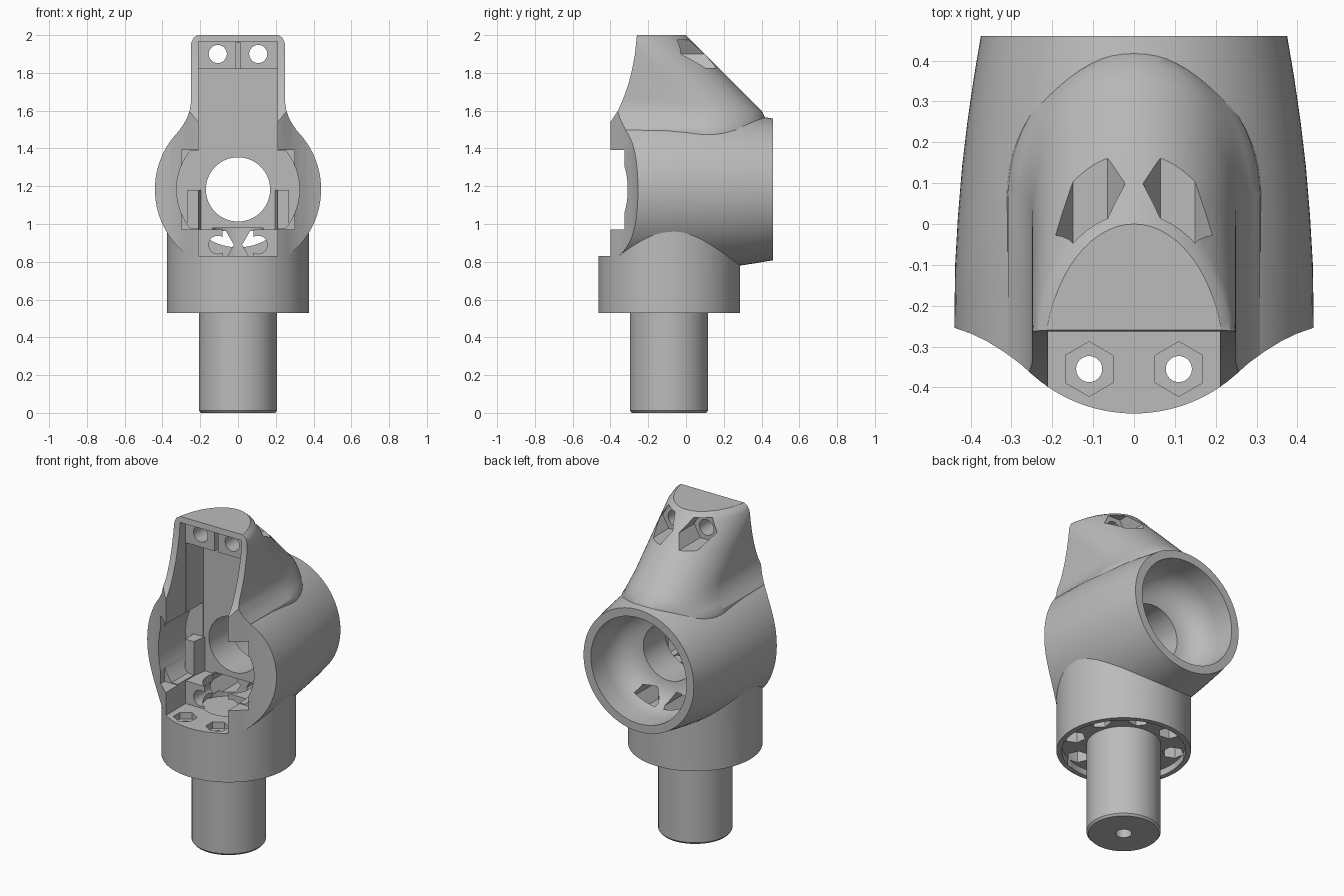
import bpy, bmesh
from math import sin, cos, pi, radians, sqrt
from mathutils import Vector

if "Cube" in bpy.data.objects:
    bpy.data.objects.remove(bpy.data.objects["Cube"])

grey = bpy.data.materials.new("plain_grey")
grey.use_nodes = True
grey.diffuse_color = (0.5, 0.5, 0.5, 1)
grey.node_tree.nodes["Principled BSDF"].inputs["Base Color"].default_value = (0.5, 0.5, 0.5, 1)

STEM_Y, BARREL_Z = -0.09, 1.183
PLACE = {"x": lambda a, b, d: (d, a, b),
         "y": lambda a, b, d: (a, d, b),
         "z": lambda a, b, d: (a, b, d)}


def loft(name, rings):
    """Closed solid through rings of equal point count."""
    bm = bmesh.new()
    loops = [[bm.verts.new(p) for p in ring] for ring in rings]
    n = len(loops[0])
    for lower, upper in zip(loops, loops[1:]):
        for i in range(n):
            j = (i + 1) % n
            bm.faces.new((lower[i], lower[j], upper[j], upper[i]))
    bm.faces.new(loops[0])
    bm.faces.new(loops[-1])
    bmesh.ops.recalc_face_normals(bm, faces=bm.faces)
    mesh = bpy.data.meshes.new(name)
    bm.to_mesh(mesh)
    bm.free()
    mesh.materials.append(grey)
    obj = bpy.data.objects.new(name, mesh)
    bpy.context.collection.objects.link(obj)
    return obj


def prism(name, points, axis, lo, hi):
    return loft(name, [[PLACE[axis](a, b, d) for a, b in points] for d in (lo, hi)])


def circle(a, b, r, n=64, turn=0.0):
    return [(a + r * cos(turn + 2 * pi * i / n), b + r * sin(turn + 2 * pi * i / n)) for i in range(n)]


def rect(a0, a1, b0, b1):
    return [(a0, b0), (a1, b0), (a1, b1), (a0, b1)]


def lathe(name, profile, axis, a, b, n=96):
    return loft(name, [[PLACE[axis](u, v, d) for u, v in circle(a, b, r, n)] for d, r in profile])


def combine(target, tool, operation="DIFFERENCE"):
    mod = target.modifiers.new("combine", "BOOLEAN")
    mod.operation, mod.solver, mod.object = operation, "EXACT", tool
    bpy.context.view_layer.objects.active = target
    bpy.ops.object.modifier_apply(modifier=mod.name)
    bpy.data.objects.remove(tool)


def smooth(obj):
    bpy.ops.object.select_all(action="DESELECT")
    obj.select_set(True)
    bpy.context.view_layer.objects.active = obj
    bpy.ops.object.shade_smooth_by_angle(angle=radians(28))


# Barrel lying along y
housing = lathe("housing", [(-0.5, 0.44), (-0.25, 0.44), (-0.1, 0.438), (0.02, 0.431), (0.14, 0.421),
                            (0.25, 0.408), (0.36, 0.392), (0.46, 0.375)], "y", 0, BARREL_Z)

# Tower with a rounded back sloping at 45 degrees and a flared foot
sections = []
for z, half in [(1.4, 0.32), (1.5, 0.308), (1.53, 0.287), (1.56, 0.27), (1.6, 0.256), (1.64, 0.25),
                (1.8, 0.25), (1.96, 0.25), (1.985, 0.242), (2.0, 0.222)]:
    middle = min(2 - z, 0.42) - 0.354
    arc = [(half * cos(pi * i / 32), middle + 0.354 * sin(pi * i / 32), z) for i in range(33)]
    sections.append([(half, -0.75, z)] + arc + [(-half, -0.75, z)])
combine(housing, loft("tower", sections), "UNION")

# Collar and upright below the barrel
combine(housing, prism("collar", circle(0, STEM_Y, 0.375, 96), "z", 0.53, BARREL_Z), "UNION")

# Trim the front to a saddle-shaped plan
half_plan = [(0.25 * i / 12, STEM_Y - sqrt(0.374 ** 2 - (0.25 * i / 12) ** 2)) for i in range(13)]
half_plan += [(0.28, -0.341), (0.32, -0.312), (0.36, -0.287), (0.4, -0.268), (0.44, -0.254), (0.6, -0.23)]
plan = [(-x, y) for x, y in reversed(half_plan[1:])] + half_plan + [(0.6, 0.46), (-0.6, 0.46)]
combine(housing, prism("trim", plan, "z", 0.3, 2.2), "INTERSECT")

# Curved front edge of the tower
edge = [(-0.9, 1.54), (-0.4, 1.54), (-0.36, 1.6), (-0.33, 1.67), (-0.305, 1.74), (-0.285, 1.82),
        (-0.27, 1.9), (-0.26, 2.0), (-0.257, 2.1), (-0.9, 2.1)]
combine(housing, prism("front_edge", edge, "x", -0.7, 0.7))

# Front channel: shallow at the clamp pads, deep between them
combine(housing, prism("pad_cut", rect(-0.21, 0.21, 0.83, 1.965), "y", -0.9, -0.21))
combine(housing, prism("channel", rect(-0.208, 0.208, 0.97, 1.82), "y", -0.9, -0.04))
combine(housing, prism("pad_groove", rect(-0.012, 0.012, 1.81, 1.96), "y", -0.3, -0.17))

# Round side pockets of the channel
pocket = [p for p in circle(0, BARREL_Z, 0.325, 128) if abs(p[1] - BARREL_Z) < 0.21]
combine(housing, prism("side_pockets", pocket, "y", -0.9, -0.045))
combine(housing, prism("pocket_mouth", rect(-0.3, 0.3, 0.971, 1.392), "y", -0.9, -0.285))

# Cup opening at the back and the through hole
combine(housing, lathe("cup", [(0.17, 0.16), (0.175, 0.2), (0.19, 0.24), (0.215, 0.275), (0.25, 0.303),
                               (0.3, 0.32), (0.34, 0.325), (0.6, 0.325)], "y", 0, BARREL_Z))
combine(housing, prism("through_hole", circle(0, BARREL_Z, 0.17), "y", -0.3, 0.3))

# Stem seat in the floor
combine(housing, prism("seat", circle(0, STEM_Y, 0.207), "z", 0.79, 0.829))
combine(housing, prism("seat_well", circle(0, STEM_Y, 0.145), "z", 0.8, 0.98))

# Clamp bolt holes with hexagonal nut pockets behind
for x in (-0.107, 0.107):
    for z, back in ((1.9, 0.5), (0.89, 0.26)):
        combine(housing, prism("bolt_hole", circle(x, z, 0.048, 32), "y", -0.4, 0.1))
        combine(housing, prism("nut_pocket", circle(x, z, 0.085, 6), "y", -0.047, back))

# Recessed underside of the collar with a ring of eight bolts
combine(housing, prism("under_recess", circle(0, STEM_Y, 0.345), "z", 0.4, 0.57))
for i in range(8):
    angle = pi / 8 + i * pi / 4
    x, y = 0.287 * cos(angle), STEM_Y + 0.287 * sin(angle)
    front = y < -0.3
    combine(housing, prism("ring_nut", circle(x, y, 0.062, 6, angle), "z", 0.5, 0.65))
    combine(housing, prism("ring_hole", circle(x, y, 0.032, 24), "z", 0.5, 0.9 if front else 0.75))
    if front:
        combine(housing, prism("socket", circle(x, y, 0.067, 6, pi / 2), "z", 0.79, 0.9))
smooth(housing)

# Small stops standing in the side pockets
for side, label in ((1, "left"), (-1, "right")):
    prism(label + "_stop", [(side * 0.195, -0.03), (side * 0.21, -0.13), (side * 0.27, -0.13),
                            (side * 0.27, -0.03)], "z", 0.96, 1.18)

# Shaft with a chamfered foot and a centre hole
shaft = lathe("shaft", [(0, 0.197), (0.012, 0.207), (0.6, 0.207)], "z", 0, STEM_Y)
combine(shaft, prism("centre_hole", circle(0, STEM_Y, 0.045, 32), "z", -0.1, 0.12))
smooth(shaft)
